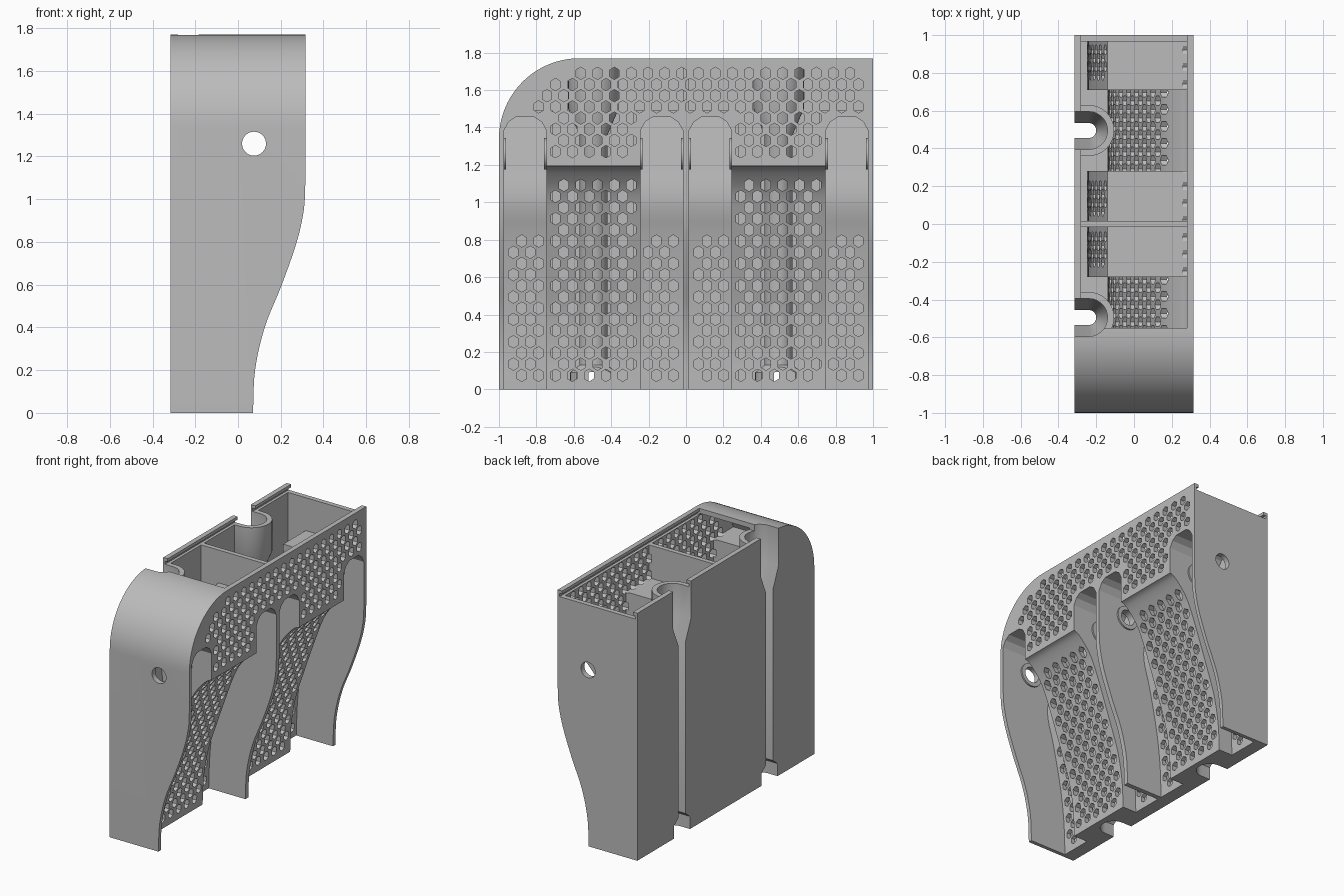
import bpy, bmesh, math
from mathutils import Vector

if "Cube" in bpy.data.objects:
    bpy.data.objects.remove(bpy.data.objects["Cube"])

grey = bpy.data.materials.new("light grey")
grey.use_nodes = True
COL = (0.5, 0.5, 0.5, 1)
grey.diffuse_color = COL
grey.node_tree.nodes["Principled BSDF"].inputs["Base Color"].default_value = COL

T = 0.035          # wall thickness
BACK, FRONT = -0.315, 0.315
TOP = 1.77
BAYS = (-0.495, 0.495)
ARM = 0.365        # offset of the arm channels from the bay centre


def to_object(name, bm):
    bmesh.ops.recalc_face_normals(bm, faces=bm.faces)
    mesh = bpy.data.meshes.new(name)
    bm.to_mesh(mesh)
    bm.free()
    mesh.materials.append(grey)
    ob = bpy.data.objects.new(name, mesh)
    bpy.context.collection.objects.link(ob)
    return ob


def add_loft(bm, rings):
    loops = [[bm.verts.new(p) for p in ring] for ring in rings]
    n = len(loops[0])
    for a, b in zip(loops, loops[1:]):
        for i in range(n):
            bm.faces.new((a[i], a[(i + 1) % n], b[(i + 1) % n], b[i]))
    bm.faces.new(loops[0][::-1])
    bm.faces.new(loops[-1])


def prism(name, pts, axis, lo, hi):
    """Extrude an (x, z) outline along y, or a (y, z) outline along x."""
    place = (lambda p, d: (p[0], d, p[1])) if axis == "y" else (lambda p, d: (d, p[0], p[1]))
    bm = bmesh.new()
    add_loft(bm, [[place(p, d) for p in pts] for d in (lo, hi)])
    return to_object(name, bm)


def box(name, x, y, z):
    return prism(name, [(x[0], z[0]), (x[1], z[0]), (x[1], z[1]), (x[0], z[1])], "y", *y)


def combine(ob, other, op="DIFFERENCE"):
    mod = ob.modifiers.new("cut", "BOOLEAN")
    mod.object, mod.operation, mod.solver = other, op, "MANIFOLD"
    bpy.context.view_layer.objects.active = ob
    bpy.ops.object.modifier_apply(modifier=mod.name)
    bpy.data.objects.remove(other)


def spline(pts, steps=5):
    """Smooth curve through the given points."""
    p = [Vector(q) for q in pts]
    p = [2 * p[0] - p[1]] + p + [2 * p[-1] - p[-2]]
    out = []
    for a, b, c, d in zip(p, p[1:], p[2:], p[3:]):
        for i in range(steps):
            t = i / steps
            out.append(0.5 * (2 * b + (c - a) * t + (2 * a - 5 * b + 4 * c - d) * t * t
                              + (3 * b - a - 3 * c + d) * t ** 3))
    return out + [p[-2]]


def inward(curve, dist):
    """Offset a rising curve towards the inside of the box."""
    out = []
    for i, q in enumerate(curve):
        t = (curve[min(i + 1, len(curve) - 1)] - curve[max(i - 1, 0)]).normalized()
        out.append(Vector((min(q.x - t.y * dist, FRONT - T), q.y + t.x * dist)))
    return out


def curve_at(curve, z):
    for a, b in zip(curve, curve[1:]):
        if a.y <= z <= b.y:
            return a.x + (b.x - a.x) * (z - a.y) / (b.y - a.y), (b.x - a.x) / (b.y - a.y)
    return curve[-1].x, 0


def arc(cy, cz, r, n=20):
    """Quarter round from vertical to horizontal."""
    return [(cy - r * math.cos(i * math.pi / 2 / n), cz + r * math.sin(i * math.pi / 2 / n))
            for i in range(n + 1)]


# Side profiles as (x, z)
rib = spline([(.07, 0), (.08, .2), (.125, .4), (.205, .6), (.275, .8), (.308, .95), (FRONT, 1.07)])
centre = spline([(-.11, 0), (-.1, .2), (-.065, .4), (0, .6), (.07, .8), (.125, .95),
                 (.17, 1.05), (.22, 1.12), (.28, 1.18), (.33, 1.2)])
channel = spline([(-.22, 0), (-.21, .25), (-.18, .5), (-.12, .8), (-.08, .95),
                  (-.07, 1.05), (-.085, 1.2), (-.11, 1.46)])

# Outer shell with one rounded upper corner
body = prism("perforated_casing", [(BACK, 0)] + list(rib) + [(FRONT, TOP), (BACK, TOP)], "y", -1, 1)
outline = [(-1, -.1)] + arc(-.57, 1.34, .43) + [(1.1, TOP), (1.1, -.1)]
combine(body, prism("rounding", outline, "x", -1, 1), "INTERSECT")


def u_channel(name, c, extra, levels):
    """Vertical U shaped loft open to the back."""
    bm = bmesh.new()
    rings = []
    for z, hw in levels:
        r = hw + extra
        ring = [(-.5, c - r, z)]
        for i in range(17):
            a = -math.pi / 2 + math.pi * i / 16
            ring.append((-.24 + r * math.cos(a), c + r * math.sin(a), z))
        rings.append(ring + [(-.5, c + r, z)])
    add_loft(bm, rings)
    return to_object(name, bm)


slot_levels = [(-.1, .09), (.09, .09), (.13, .04), (1.36, .04), (1.5, .1), (2, .1)]

# Hollow interior of each bay, leaving the sheets and cable tube
inner = [(T - 1, T)] + arc(-.57, 1.34, .43 - T) + [(-.55, TOP - T), (-.55, 2), (1 - T, 2), (1 - T, T)]
for c in BAYS:
    sheet = inward(channel, .03)
    cavity = prism("cavity", [(BACK + T, -.1), (sheet[0].x, -.1)] + sheet
                   + [(sheet[-1].x, 1.49), (FRONT - T, 1.49), (FRONT - T, 1.9), (BACK + T, 1.9)],
                   "y", c - .478, c + .478)
    sheet = inward(centre, .032)
    mid = prism("middle", [(BACK + T, -.1), (sheet[0].x, -.1)] + sheet
                + [(FRONT - T, 1.88), (BACK + T, 1.88)], "y", c - .215, c + .215)
    combine(cavity, mid, "UNION")
    combine(cavity, u_channel("tube", c, T, slot_levels))
    combine(cavity, prism("limits", inner, "x", -1, 1), "INTERSECT")
    combine(body, cavity)

# Outside recesses: curved middle sheet, deep arched arm channels, rear slots
for c in BAYS:
    combine(body, prism("middle_recess", [(centre[0].x, -.1)] + centre + [(.6, 1.2), (.6, -.1)],
                        "y", c - .252, c + .252))
    for y in (c - ARM, c + ARM):
        arm = prism("arm_recess", [(channel[0].x, -.1)] + channel + [(.6, 1.46), (.6, -.1)],
                    "y", y - .2, y + .2)
        side = [(.113, -.2), (.113, 1.385), (.088, 1.43), (.05, 1.455)]
        arch = [(y + a, z) for a, z in side] + [(y - a, z) for a, z in reversed(side)]
        combine(arm, prism("arch", arch, "x", -1, 1), "INTERSECT")
        combine(body, arm)
    combine(body, u_channel("rear_slot", c, 0, slot_levels))


def cylinder(name, r, y0, y1):
    pts = [(.075 + r * math.cos(i * math.pi / 16), 1.26 + r * math.sin(i * math.pi / 16))
           for i in range(32)]
    return prism(name, pts, "y", y0, y1)


# Pivot bosses on the channel walls, then the pivot hole
for c in BAYS:
    for y in (c - ARM, c + ARM):
        for s in (-1, 1):
            ends = sorted((y + s * .102, y + s * .12))
            combine(body, cylinder("boss", .085, *ends), "UNION")
combine(body, cylinder("pivot_hole", .056, -1.2, 1.2))

# Sliding lid seat: open top with grooves along both long sides
combine(body, box("lid_opening", (BACK + T, FRONT - T), (-.55, 1.1), (1.725, 1.9)))
combine(body, box("lid_groove", (BACK + .015, FRONT - .015), (-.55, 1.1), (1.725, 1.748)))

# Honeycomb of stretched hexagonal vents
vents = bmesh.new()
hexagon = [(0, .033), (.025, .018), (.025, -.018), (0, -.033), (-.025, -.018), (-.025, .018)]


def vent(y, z, x0, x1):
    add_loft(vents, [[(x, y + a, z + b) for a, b in hexagon] for x in (x0, x1)])


for row in range(28):
    z = .075 + row * .0598
    for col in range(-22, 22):
        if (row + col) % 2:
            continue
        y = .022 + col * .045
        c = BAYS[0] if y < 0 else BAYS[1]
        off = abs(y - c)
        if z > 1.22:
            corner = math.hypot(y + .57, z - 1.34) if y < -.57 else 0
            if (z > 1.5 or off < .22) and z < 1.7 and corner < .34 and abs(y) < .96:
                vent(y, z, FRONT - .055, FRONT + .05)
        elif off < .212 and z < 1.1:
            x, slope = curve_at(centre, z)
            vent(y, z, x - .045 - .06 * slope, x + .04 + .05 * slope)
        elif abs(off - ARM) < .088 and z < .84:
            x, slope = curve_at(channel, z)
            vent(y, z, x - .045 - .04 * abs(slope), x + .04 + .04 * abs(slope))
combine(body, to_object("vents", vents))

bpy.ops.object.select_all(action="DESELECT")
body.select_set(True)
bpy.context.view_layer.objects.active = body
bpy.ops.object.shade_smooth_by_angle(angle=math.radians(25))
